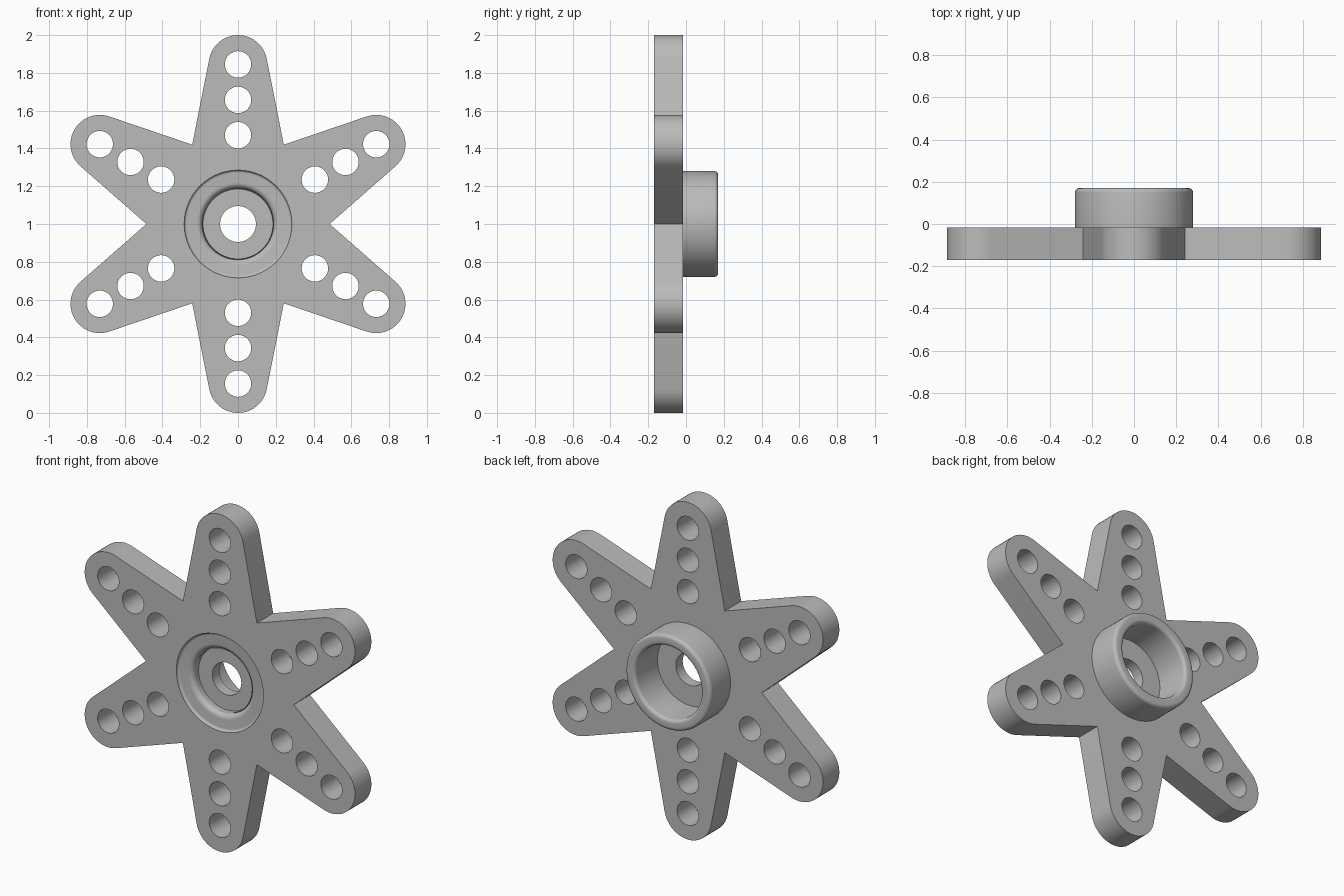
import bpy, bmesh
from math import sin, cos, pi, radians
from mathutils import Vector, Matrix

cube = bpy.data.objects.get("Cube")
if cube:
    bpy.data.objects.remove(cube, do_unlink=True)

grey = bpy.data.materials.new("grey_plastic")
grey.use_nodes = True
colour = (0.5, 0.5, 0.5, 1)
grey.diffuse_color = colour
grey.node_tree.nodes["Principled BSDF"].inputs["Base Color"].default_value = colour

FRONT, BACK, REAR = -0.17, -0.017, 0.17   # plate faces and hub end
ARMS, TIP_DIST, TIP_R = 6, 0.845, 0.155
NOTCH, SEAT_R = 0.485, 0.285


def circle(cx, cy, r, n):
    return [(cx + r * cos(2 * pi * i / n), cy + r * sin(2 * pi * i / n)) for i in range(n)]


def finish(obj, angle=30):
    obj.data.materials.clear()
    obj.data.materials.append(grey)
    bpy.ops.object.select_all(action='DESELECT')
    obj.select_set(True)
    bpy.context.view_layer.objects.active = obj
    bpy.ops.object.shade_smooth_by_angle(angle=radians(angle))


# Star plate: tapered arms with round tips, three holes each, hub opening
outline, loops = [], [circle(0, 0, SEAT_R, 96)]
for k in range(ARMS):
    turn = Matrix.Rotation(k * pi / 3, 2)
    a = radians(60)
    points = [Vector((NOTCH * cos(a), NOTCH * sin(a)))]
    for i in range(25):
        t = radians(11 + 158 * i / 24)
        points.append(Vector((TIP_R * cos(t), TIP_DIST + TIP_R * sin(t))))
    outline += [tuple(turn @ p) for p in points]
    for d in (0.47, 0.657, TIP_DIST):
        c = turn @ Vector((0, d))
        loops.append(circle(c.x, c.y, 0.07, 40))
loops.append(outline)

curve = bpy.data.curves.new("star_plate", 'CURVE')
curve.dimensions = '2D'
curve.fill_mode = 'BOTH'
curve.extrude = (BACK - FRONT) / 2
for pts in loops:
    spline = curve.splines.new('POLY')
    spline.points.add(len(pts) - 1)
    for p, (x, y) in zip(spline.points, pts):
        p.co = (x, y, 0, 1)
    spline.use_cyclic_u = True
source = bpy.data.objects.new("plate_outline", curve)
bpy.context.collection.objects.link(source)
mesh = bpy.data.meshes.new_from_object(source.evaluated_get(bpy.context.evaluated_depsgraph_get()))
bpy.data.objects.remove(source)
bm = bmesh.new()
bm.from_mesh(mesh)
bmesh.ops.remove_doubles(bm, verts=bm.verts, dist=0.0001)
bmesh.ops.recalc_face_normals(bm, faces=bm.faces)
bm.to_mesh(mesh)
bm.free()
mesh.transform(Matrix.Translation((0, (FRONT + BACK) / 2, 1)) @ Matrix.Rotation(pi / 2, 4, 'X'))
plate = bpy.data.objects.new("star_plate", mesh)
bpy.context.collection.objects.link(plate)
finish(plate)


# Hub: turned profile of (radius, y), with rounded edges
def fillet(cr, cy, r, start, end, n=5):
    return [(cr + r * cos(radians(start + (end - start) * i / n)),
             cy + r * sin(radians(start + (end - start) * i / n))) for i in range(n + 1)]


profile = [(SEAT_R, BACK), (SEAT_R, FRONT)]
profile += fillet(0.27, FRONT, 0.015, 0, 90)              # shallow front recess
profile += fillet(0.219, FRONT + 0.045, 0.03, -90, -180)  # rounded counterbore lip
profile += [(0.185, FRONT + 0.035), (0.185, -0.105), (0.095, -0.105), (0.095, -0.04), (0.215, -0.04)]
profile += fillet(0.235, REAR - 0.02, 0.02, 180, 90)      # rear socket rim
profile += fillet(0.26, REAR - 0.02, 0.02, 90, 0)         # outer rear edge
profile += [(0.28, BACK)]

bm = bmesh.new()
SEG = 96
rings = [[bm.verts.new((r * cos(2 * pi * i / SEG), y, 1 + r * sin(2 * pi * i / SEG)))
          for i in range(SEG)] for r, y in profile]
for a, b in zip(rings, rings[1:] + rings[:1]):
    for i in range(SEG):
        j = (i + 1) % SEG
        bm.faces.new((a[i], a[j], b[j], b[i]))
bmesh.ops.recalc_face_normals(bm, faces=bm.faces)
mesh = bpy.data.meshes.new("hub")
bm.to_mesh(mesh)
bm.free()
hub = bpy.data.objects.new("hub", mesh)
bpy.context.collection.objects.link(hub)
finish(hub)
